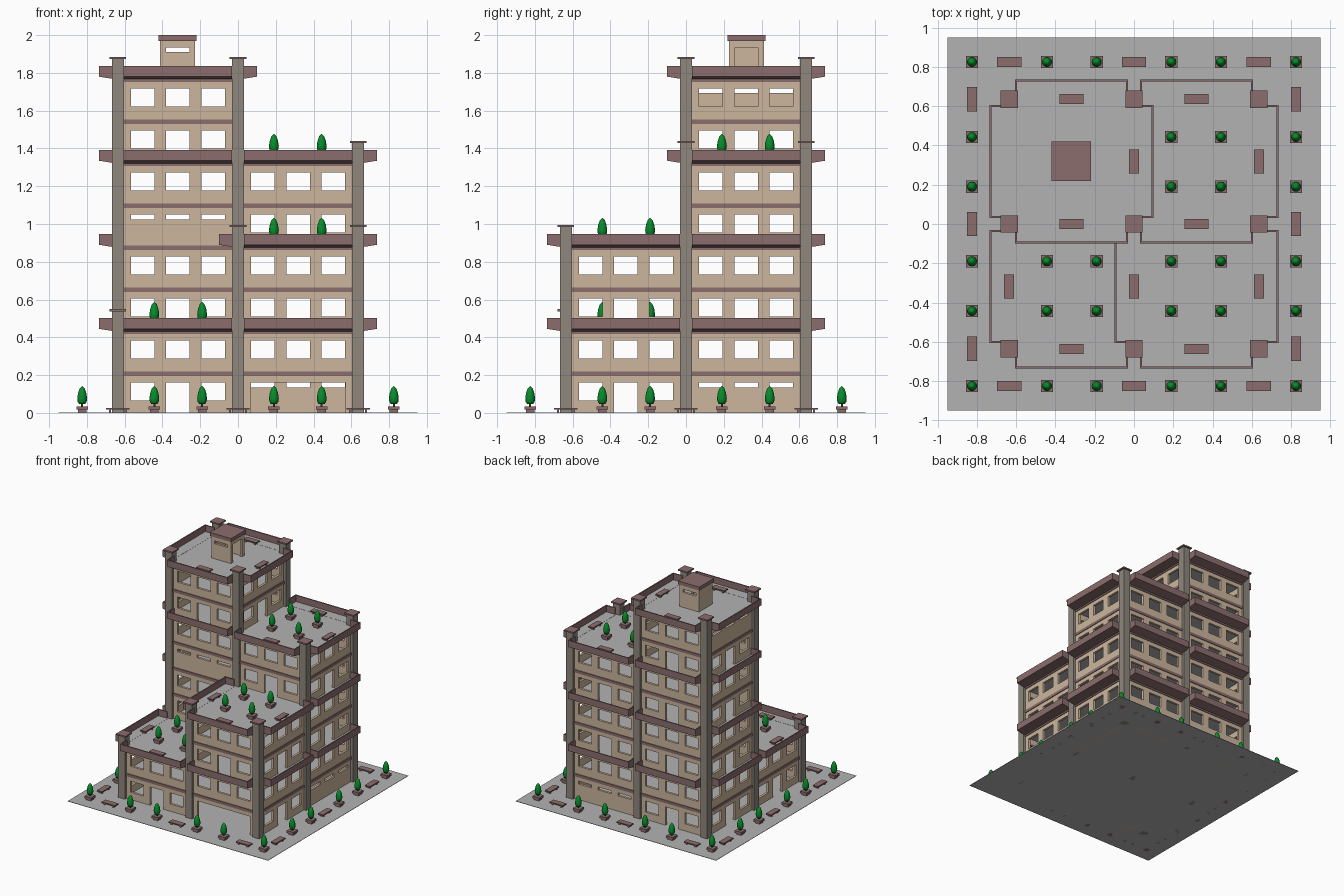
import bpy, bmesh, math
from mathutils import Matrix, Vector

if "Cube" in bpy.data.objects:
    bpy.data.objects.remove(bpy.data.objects["Cube"])


def material(name, rgb):
    m = bpy.data.materials.new(name)
    lin = [c / 12.92 if c <= 0.04045 else ((c + 0.055) / 1.055) ** 2.4 for c in rgb]
    m.diffuse_color = (*lin, 1)
    m.use_nodes = True
    m.node_tree.nodes["Principled BSDF"].inputs["Base Color"].default_value = m.diffuse_color
    return m


TAN = material("tan wall", (0.80, 0.715, 0.615))
BROWN = material("mauve brown trim", (0.55, 0.43, 0.43))
GREY = material("light grey floor", (0.70, 0.70, 0.70))
STONE = material("warm grey column", (0.56, 0.53, 0.49))
GREEN = material("tree green", (0.03, 0.55, 0.17))
BARK = material("dark bark", (0.30, 0.20, 0.15))

# one mesh per kind of part
PARTS = {"walls": [TAN], "floor_bands": [BROWN], "balconies": [BROWN, GREY],
         "floor_slabs": [GREY], "columns": [STONE], "column_caps": [BROWN],
         "benches": [BROWN], "planters": [BROWN], "trunks": [BARK],
         "trees": [GREEN], "penthouse_walls": [TAN], "penthouse_roof": [BROWN],
         "plaza": [GREY]}
bms = {name: bmesh.new() for name in PARTS}


def box(part, x0, x1, y0, y1, z0, z1, mat=Matrix()):
    size = Matrix.Diagonal((x1 - x0, y1 - y0, z1 - z0, 1))
    mid = Matrix.Translation(((x0 + x1) / 2, (y0 + y1) / 2, (z0 + z1) / 2))
    bmesh.ops.create_cube(bms[part], size=1, matrix=mat @ mid @ size)


CELL = 0.636                 # column spacing
HALF = CELL / 2
FLOOR = 0.2225               # floor height, two floors per level
SPAN = 0.29                  # half width of a wall between columns
T = 0.01                     # half wall thickness


def openings(kind):
    if kind == "garage":
        return [(-0.25, 0.25, 0, 0.16)]
    if kind == "single slit":
        return [(-0.062, 0.062, 0.13, 0.155)]
    if kind == "single door":
        return [(-0.06, 0.06, 0, 0.155)]
    if kind == "blank":
        return []
    res = []
    for i in (-1, 0, 1):
        low = 0.135 if kind == "slit" else 0 if kind == "door" and i == 0 else 0.065
        res.append((i * 0.187 - 0.062, i * 0.187 + 0.062, low, 0.16))
    return res


def wall(part, kind, mat, half, dist, height):
    """Wall with openings, facing local -y at the given distance."""
    y0, y1, u = -dist - T, -dist + T, -half
    for a, b, z0, z1 in openings(kind):
        box(part, u, a, y0, y1, 0, height, mat)
        if z0 > 0:
            box(part, a, b, y0, y1, 0, z0, mat)
        box(part, a, b, y0, y1, z1, height, mat)
        u = b
    box(part, u, half, y0, y1, 0, height, mat)


def balcony(mat):
    """Overhanging walkway with sloped soffit and a low parapet."""
    bm = bms["balconies"]
    profile = [(0, -0.016), (0.1, 0), (0.1, 0.057), (0.09, 0.057), (0.09, 0.002), (0, 0.002)]
    w = 0.287
    ends = [[bm.verts.new(mat @ Vector((s * w, -HALF - d, z))) for d, z in profile]
            for s in (-1, 1)]
    n = len(profile)
    for i in range(n):
        j = (i + 1) % n
        f = bm.faces.new((ends[0][i], ends[0][j], ends[1][j], ends[1][i]))
        f.material_index = 1 if i == 4 else 0      # walking surface is grey
    bm.faces.new(ends[0])
    bm.faces.new(ends[1][::-1])
    for s in (-1, 1):                              # parapet returns
        a, b = sorted((s * w, s * (w - 0.01)))
        box("balconies", a, b, -HALF - 0.1, -HALF - 0.01, 0, 0.057, mat)


def bench(mat):
    box("benches", -0.062, 0.062, -0.025, 0.025, 0.017, 0.026, mat)
    for s in (-1, 1):
        box("benches", s * 0.042 - 0.006, s * 0.042 + 0.006, -0.018, 0.018, 0, 0.017, mat)


def tree(x, y, z):
    m = Matrix.Translation((x, y, z))
    box("planters", -0.023, 0.023, -0.023, 0.023, 0, 0.018, m)
    box("planters", -0.031, 0.031, -0.031, 0.031, 0.018, 0.035, m)
    box("trunks", -0.005, 0.005, -0.005, 0.005, 0.035, 0.055, m)
    bm, sides = bms["trees"], 12
    rings = []
    for r, h in [(0.016, 0.046), (0.024, 0.06), (0.026, 0.078), (0.022, 0.105), (0.013, 0.13)]:
        rings.append([bm.verts.new((x + r * math.cos(k * math.tau / sides),
                                    y + r * math.sin(k * math.tau / sides), z + h))
                      for k in range(sides)])
    tip = bm.verts.new((x, y, z + 0.143))
    bm.faces.new(rings[0][::-1])
    for k in range(sides):
        j = (k + 1) % sides
        for a, b in zip(rings, rings[1:]):
            bm.faces.new((a[k], a[j], b[j], b[k]))
        bm.faces.new((rings[-1][k], rings[-1][j], tip))


# four stepped blocks: (x sign, y sign) -> number of levels
LEVELS = {(-1, 1): 4, (1, 1): 3, (1, -1): 2, (-1, -1): 1}
SIDES = {"front": (0, 0, -1), "right": (90, 1, 0), "back": (180, 0, 1), "left": (270, -1, 0)}
SPECIAL = {(-1, 1, "front", 4): "slit", (-1, 1, "left", 7): "slit",
           (1, 1, "right", 0): "slit", (1, 1, "back", 0): "slit",
           (1, -1, "front", 0): "garage"}

for (ix, iy), n in LEVELS.items():
    base = Matrix.Translation((ix * HALF, iy * HALF, 0))
    roof = 2 * n * FLOOR
    for f in range(1, 2 * n + 1):                  # floor and roof slabs
        e = HALF + 0.009
        box("floor_slabs", -e, e, -e, e, f * FLOOR - 0.01, f * FLOOR + 0.001, base)
    for side, (angle, dx, dy) in SIDES.items():
        nx, ny = ix + 2 * dx, iy + 2 * dy
        start = 2 * LEVELS.get((nx, ny), 0)
        if start >= 2 * n:
            continue
        rot = base @ Matrix.Rotation(math.radians(angle), 4, "Z")
        for f in range(start, 2 * n):
            m = Matrix.Translation((0, 0, f * FLOOR)) @ rot
            kind = SPECIAL.get((ix, iy, side, f), "win" if f % 2 else "door")
            wall("walls", kind, m, SPAN, HALF, FLOOR)
            box("floor_bands", -SPAN, SPAN, -HALF - 0.016, -HALF, 0.195, 0.219, m)
            if f % 2 and (ix, iy, side, f) != (-1, 1, "front", 3):
                balcony(Matrix.Translation((0, 0, (f + 1) * FLOOR)) @ rot)
        if (ix, iy, side) != (-1, 1, "left"):      # bench on the roof edge
            bench(Matrix.Translation((0, 0, roof)) @ rot @ Matrix.Translation((0, -HALF, 0)))
    if n < 4:                                      # roof garden
        for x in (0.19, 0.443):
            for y in (0.19, 0.443):
                tree(ix * x, iy * y, roof)

# columns rise to the tallest block they touch
for i in (-1, 0, 1):
    for j in (-1, 0, 1):
        n = max(v for (a, b), v in LEVELS.items() if i in (0, a) and j in (0, b))
        top = 2 * n * FLOOR + 0.105
        m = Matrix.Translation((i * CELL, j * CELL, 0))
        box("columns", -0.032, 0.032, -0.032, 0.032, 0, top - 0.012, m)
        box("column_caps", -0.044, 0.044, -0.044, 0.044, top - 0.012, top, m)

# rooftop stair house
hut = Matrix.Translation((-0.32, 0.32, 8 * FLOOR))
for kind, (angle, _, _) in zip(("single slit", "single door", "single slit", "blank"), SIDES.values()):
    wall("penthouse_walls", kind, hut @ Matrix.Rotation(math.radians(angle), 4, "Z"),
         0.092, 0.082, 0.192)
box("penthouse_roof", -0.1, 0.1, -0.1, 0.1, 0.19, 0.22, hut)

# plaza with a ring of trees and benches
box("plaza", -0.95, 0.95, -0.95, 0.95, 0, 0.003)
for k in range(4):
    turn = Matrix.Rotation(k * math.pi / 2, 4, "Z")
    for u in (-0.825, -0.443, -0.19, 0.19, 0.443):
        p = turn @ Vector((u, -0.825, 0))
        tree(p.x, p.y, 0)
    for u in (-CELL, 0, CELL):
        bench(turn @ Matrix.Translation((u, -0.825, 0)))

for name, mats in PARTS.items():
    bm = bms[name]
    bmesh.ops.recalc_face_normals(bm, faces=bm.faces)
    me = bpy.data.meshes.new(name)
    bm.to_mesh(me)
    bm.free()
    for mt in mats:
        me.materials.append(mt)
    ob = bpy.data.objects.new(name, me)
    bpy.context.collection.objects.link(ob)
    if name == "trees":
        me.polygons.foreach_set("use_smooth", [True] * len(me.polygons))
